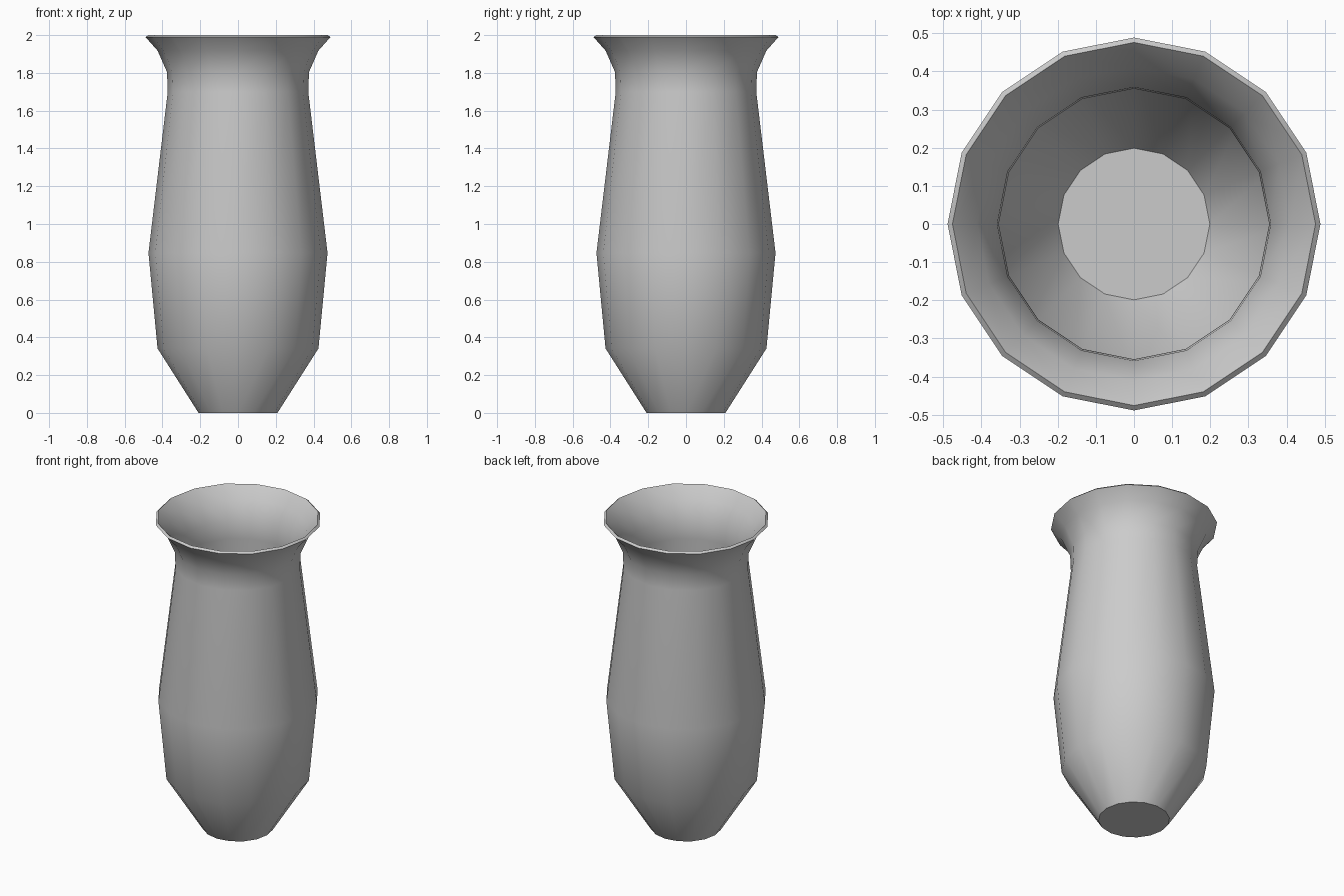
import bpy, bmesh
from math import cos, sin, tau, radians

if "Cube" in bpy.data.objects:
    bpy.data.objects.remove(bpy.data.objects["Cube"])

SIDES = 16
# Outer wall profile: (radius, height)
PROFILE = [(0.209, 0.0), (0.426, 0.341), (0.474, 0.847), (0.372, 1.70),
           (0.376, 1.805), (0.426, 1.918), (0.489, 1.989)]

# Vase body: stacked rings bridged with quads, closed at the base
bm = bmesh.new()
rings = [[bm.verts.new((r * cos(tau * i / SIDES), r * sin(tau * i / SIDES), z))
          for i in range(SIDES)] for r, z in PROFILE]
for low, high in zip(rings, rings[1:]):
    for i in range(SIDES):
        j = (i + 1) % SIDES
        bm.faces.new((low[i], low[j], high[j], high[i]))
bm.faces.new(rings[0][::-1])
mesh = bpy.data.meshes.new("vase")
bm.to_mesh(mesh)
bm.free()
vase = bpy.data.objects.new("vase", mesh)
bpy.context.collection.objects.link(vase)

# Thin wall, floor and slanted rim
bpy.context.view_layer.objects.active = vase
vase.select_set(True)
wall = vase.modifiers.new("wall", 'SOLIDIFY')
wall.thickness = 0.017
wall.offset = -1
wall.use_even_offset = True
bpy.ops.object.modifier_apply(modifier=wall.name)

# Smooth sides, sharp rim and base
bpy.ops.object.shade_smooth_by_angle(angle=radians(30))
